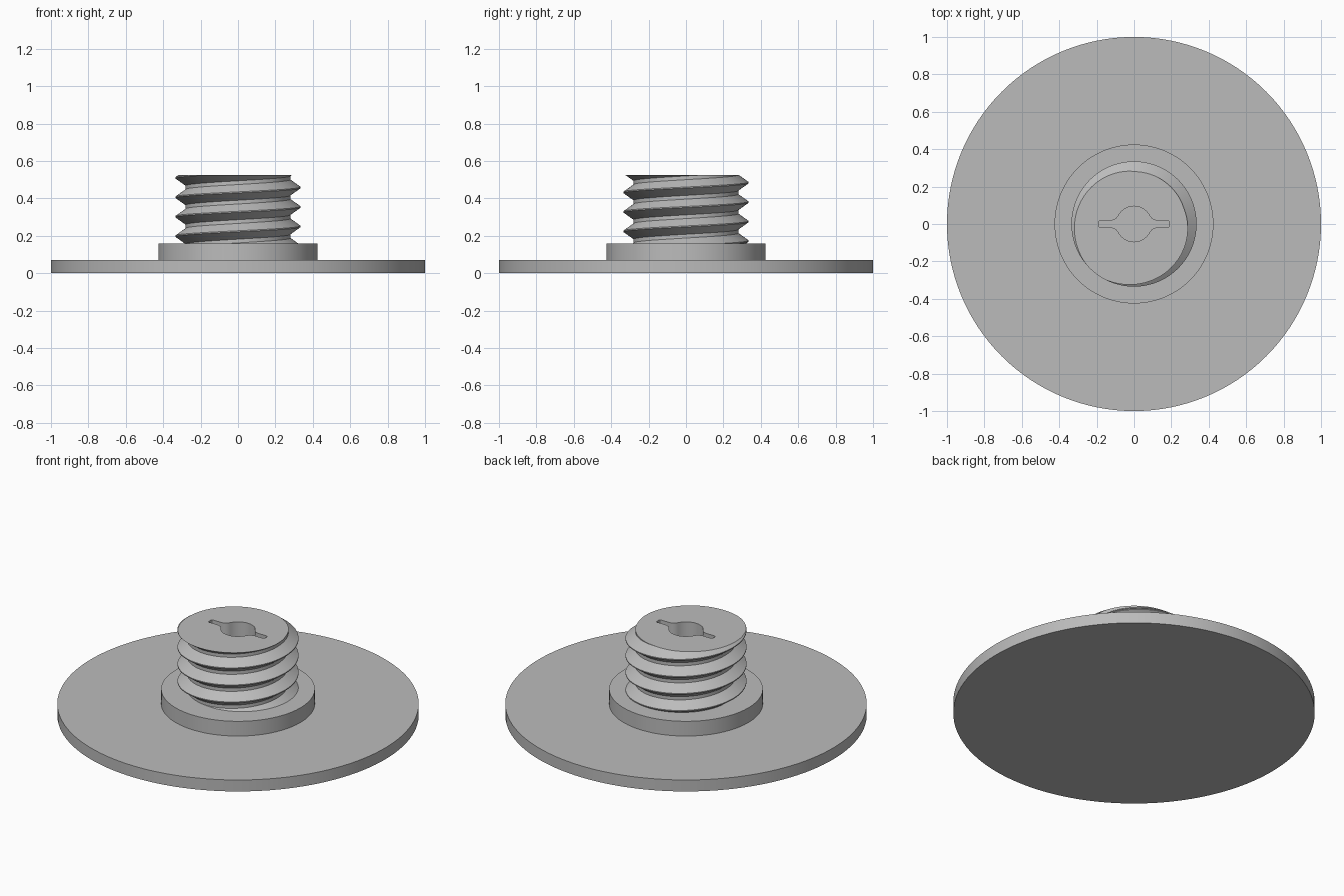
import bpy, bmesh, math
from mathutils import Vector

if "Cube" in bpy.data.objects:
    bpy.data.objects.remove(bpy.data.objects["Cube"])

gray = bpy.data.materials.new("plain_gray")
gray.diffuse_color = (0.5, 0.5, 0.5, 1)
gray.use_nodes = True
gray.node_tree.nodes["Principled BSDF"].inputs["Base Color"].default_value = gray.diffuse_color


def finish(name, bm, mat=gray):
    bmesh.ops.recalc_face_normals(bm, faces=bm.faces[:])
    me = bpy.data.meshes.new(name)
    bm.to_mesh(me)
    bm.free()
    me.materials.append(mat)
    ob = bpy.data.objects.new(name, me)
    bpy.context.collection.objects.link(ob)
    return ob


def smooth(ob):
    bpy.ops.object.select_all(action='DESELECT')
    ob.select_set(True)
    bpy.context.view_layer.objects.active = ob
    bpy.ops.object.shade_smooth_by_angle(angle=math.radians(25))


def disc(name, radius, z0, z1):
    bm = bmesh.new()
    bmesh.ops.create_cone(bm, cap_ends=True, segments=128, radius1=radius, radius2=radius, depth=z1 - z0)
    bmesh.ops.translate(bm, vec=(0, 0, (z0 + z1) / 2), verts=bm.verts[:])
    smooth(finish(name, bm))


# Base plate and raised collar
disc("base_plate", 1.0, 0.0, 0.07)
disc("collar", 0.425, 0.065, 0.16)

# Threaded stud: a helical sheet, trimmed flat at both ends
N, PITCH, TURNS = 96, 0.104, 7
PROFILE = [(0.335, -0.003), (0.335, 0.003), (0.28, 0.042), (0.28, 0.062)]   # radius, height
P = len(PROFILE)
bm = bmesh.new()
columns = []
for i in range(N):
    a = 2 * math.pi * i / N
    col = []
    for k in range(TURNS + 1):
        for r, h in PROFILE:
            z = 0.25 + PITCH * (i / N + k - 3) + h
            col.append(bm.verts.new((r * math.cos(a), r * math.sin(a), z)))
    columns.append(col)
for i in range(N):
    shift = P if i == N - 1 else 0      # last column joins the first one turn higher
    a, b = columns[i], columns[(i + 1) % N]
    for j in range(P * TURNS - 1):
        bm.faces.new((a[j], b[j + shift], b[j + 1 + shift], a[j + 1]))
for z, n in ((0.155, -1), (0.525, 1)):
    cut = bmesh.ops.bisect_plane(bm, geom=bm.verts[:] + bm.edges[:] + bm.faces[:], dist=1e-6,
                                 plane_co=(0, 0, z), plane_no=(0, 0, n), clear_outer=True)
    rim = [e for e in cut["geom_cut"] if isinstance(e, bmesh.types.BMEdge)]
    bmesh.ops.contextual_create(bm, geom=rim)
stud = finish("threaded_stud", bm)

# Keyhole recess: round centre, filleted into a narrow slot
R, W, F = 0.095, 0.018, 0.05
xc, yc = math.sqrt((R + F) ** 2 - (W + F) ** 2), W + F
t = math.atan2(yc, xc)
quad = [(0.19, 0.010), (0.187, 0.0157), (0.182, W)]
for s in range(9):
    a = -math.pi / 2 + (t - math.pi / 2) * s / 8
    quad.append((xc + F * math.cos(a), yc + F * math.sin(a)))
for s in range(1, 13):
    a = t + (math.pi / 2 - t) * s / 12
    quad.append((R * math.cos(a), R * math.sin(a)))
half = quad + [(-x, y) for x, y in quad[-2::-1]]
outline = half + [(-x, -y) for x, y in half]
outline = [p for i, p in enumerate(outline)
           if (Vector(p) - Vector(outline[i - 1])).length > 1e-5]
bm = bmesh.new()
face = bm.faces.new([bm.verts.new((x, y, 0.17)) for x, y in outline])
top = bmesh.ops.extrude_face_region(bm, geom=[face])["geom"]
bmesh.ops.translate(bm, vec=(0, 0, 0.45), verts=[v for v in top if isinstance(v, bmesh.types.BMVert)])
cutter = finish("keyhole_cutter", bm)
cutter.hide_render = True
cutter.hide_set(True)

mod = stud.modifiers.new("keyhole", 'BOOLEAN')
mod.operation = 'DIFFERENCE'
mod.solver = 'EXACT'
mod.object = cutter
bpy.context.view_layer.objects.active = stud
bpy.ops.object.modifier_apply(modifier=mod.name)
bpy.data.objects.remove(cutter)
smooth(stud)
